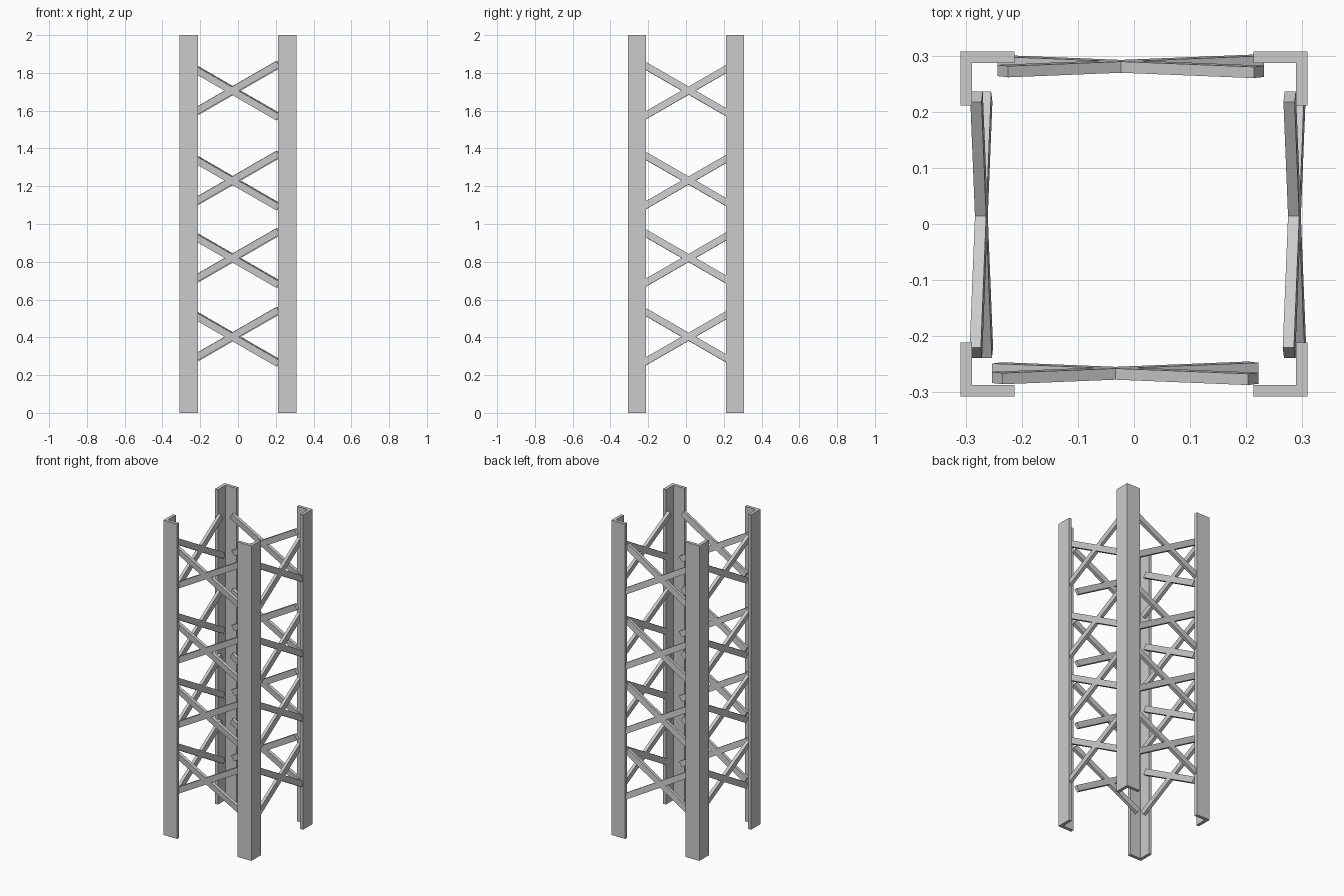
import bpy, bmesh
from math import radians, tan
from mathutils import Matrix, Vector

if "Cube" in bpy.data.objects:
    bpy.data.objects.remove(bpy.data.objects["Cube"])

HX, HY, FLANGE, THICK, HEIGHT = 0.309, 0.307, 0.096, 0.02, 2.0
BAR_W, BAR_T, ANGLE = 0.037, 0.02, radians(30)
LEVELS = (0.403, 0.82, 1.23, 1.706)


def finish(name, bm):
    bmesh.ops.recalc_face_normals(bm, faces=bm.faces)
    mesh = bpy.data.meshes.new(name)
    bm.to_mesh(mesh)
    bm.free()
    bpy.context.collection.objects.link(bpy.data.objects.new(name, mesh))


# Corner posts: L-shaped angle profile, mirrored to each corner
def corner_post(name, sx, sy):
    profile = [(0, 0), (FLANGE, 0), (FLANGE, THICK),
               (THICK, THICK), (THICK, FLANGE), (0, FLANGE)]
    bm = bmesh.new()
    face = bm.faces.new([bm.verts.new((sx * (HX - a), sy * (HY - b), 0))
                         for a, b in profile])
    top = bmesh.ops.extrude_face_region(bm, geom=[face])["geom"]
    bmesh.ops.translate(bm, vec=(0, 0, HEIGHT),
                        verts=[v for v in top if isinstance(v, bmesh.types.BMVert)])
    finish(name, bm)


# Cross brace: two flat bars in one slightly leaning plane
def cross_brace(name, turn, lean, offset, start, end, cross, z):
    trim = BAR_W * 0.5 * 0.5
    start, end = start + trim, end - trim
    mid = (start + end) / 2
    length = (end - start) / 0.866
    bm = bmesh.new()
    for s in (1, -1):
        local = Vector((mid, 0, s * tan(ANGLE) * (mid - cross)))
        m = (Matrix.Rotation(turn, 4, 'Z')
             @ Matrix.Translation((0, offset, z))
             @ Matrix.Rotation(lean, 4, 'X')
             @ Matrix.Translation(local)
             @ Matrix.Rotation(-s * ANGLE, 4, 'Y')
             @ Matrix.Diagonal((length, BAR_T, BAR_W, 1)))
        bmesh.ops.create_cube(bm, size=1, matrix=m)
    finish(name, bm)


for fb, sy in (("front", -1), ("back", 1)):
    for lr, sx in (("left", -1), ("right", 1)):
        corner_post(f"{fb}_{lr}_post", sx, sy)

LEAN = radians(4)
SIDES = (
    ("front", 0, LEAN, -0.266, -0.253, 0.222, -0.033),
    ("back", 0, LEAN, 0.281, -0.243, 0.232, -0.023),
    ("left", radians(90), -LEAN, 0.272, -0.239, 0.236, 0.014),
    ("right", radians(90), -LEAN, -0.286, -0.239, 0.236, 0.014),
)
for side, turn, lean, offset, start, end, cross in SIDES:
    for i, z in enumerate(LEVELS, 1):
        cross_brace(f"{side}_brace_{i}", turn, lean, offset, start, end, cross, z)
